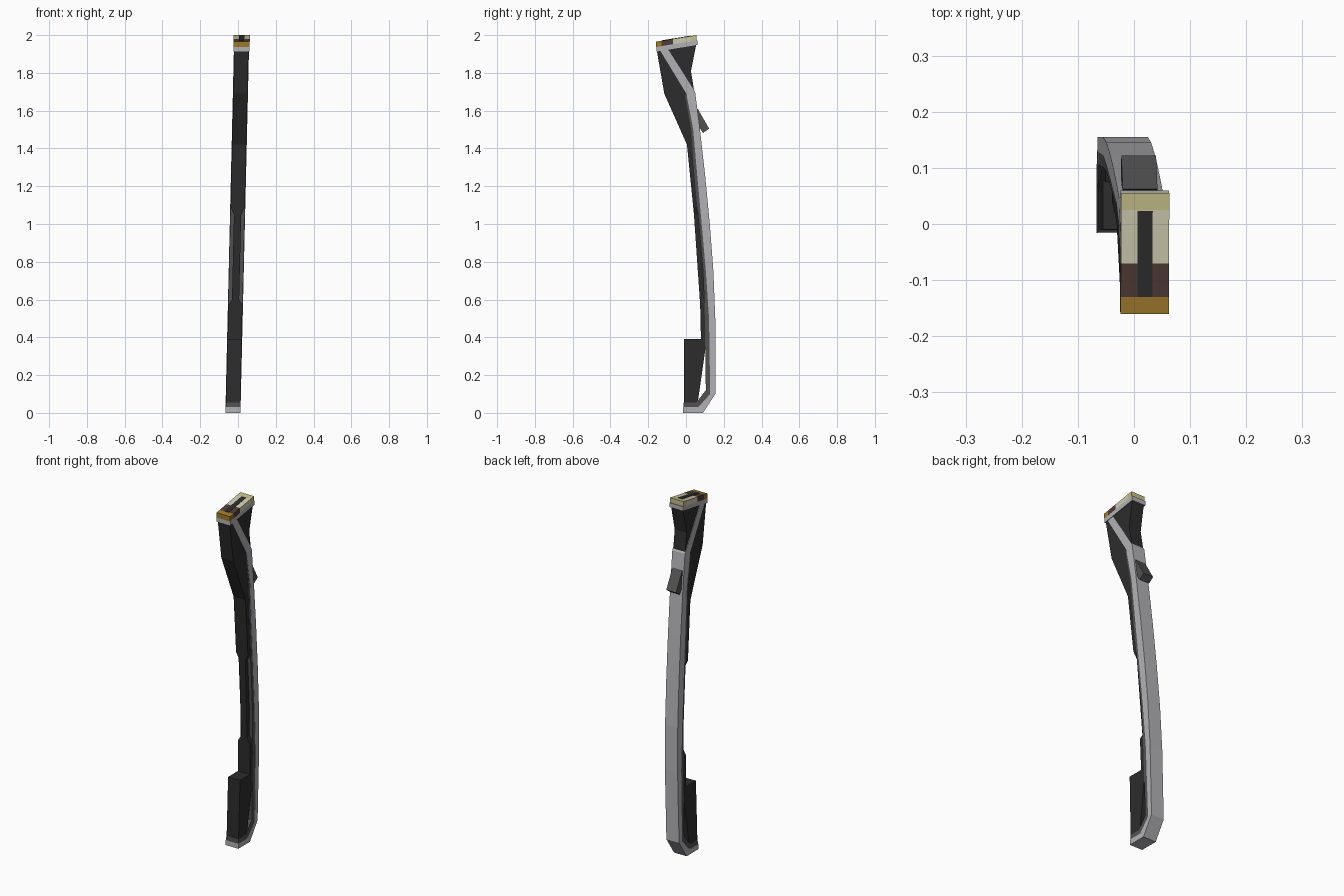
import bpy, bmesh


def material(name, rgb):
    m = bpy.data.materials.new(name)
    m.diffuse_color = (*rgb, 1)
    return m


BLACK = material("near black", (0.026, 0.026, 0.026))
CHARCOAL = material("charcoal", (0.085, 0.085, 0.088))
STEEL = material("light steel", (0.45, 0.45, 0.475))
CREAM = material("cream", (0.62, 0.60, 0.43))
KHAKI = material("khaki yellow", (0.57, 0.52, 0.25))
BROWN = material("dark brown", (0.08, 0.044, 0.035))
GOLD = material("old gold", (0.34, 0.19, 0.025))


def lean(z):
    """Sideways lean of the whole object."""
    return -0.027 + 0.0235 * z


def loft(name, stations, mat, half=0.04):
    """Solid through stations ((y, z), (y, z)[, half width])."""
    bm = bmesh.new()
    rings = []
    for st in stations:
        h = st[2] if len(st) > 2 else half
        (y0, z0), (y1, z1) = st[:2]
        rings.append([bm.verts.new((lean(z) + s * h, y, z)) for s, y, z in
                      ((-1, y0, z0), (1, y0, z0), (1, y1, z1), (-1, y1, z1))])
    for a, b in zip(rings, rings[1:]):
        for i in range(4):
            j = (i + 1) % 4
            bm.faces.new((a[i], a[j], b[j], b[i]))
    bm.faces.new(rings[0])
    bm.faces.new(rings[-1])
    bmesh.ops.recalc_face_normals(bm, faces=bm.faces)
    me = bpy.data.meshes.new(name)
    bm.to_mesh(me)
    bm.free()
    me.materials.append(mat)
    ob = bpy.data.objects.new(name, me)
    bpy.context.collection.objects.link(ob)
    return ob


# Steel rim: foot, curved back, then diagonal up to the cap
loft("back_rim", [
    ((-0.016, 0.03), (-0.016, 0.0)),
    ((0.065, 0.03), (0.09, 0.0)),
    ((0.128, 0.10), (0.155, 0.10)),
    ((0.122, 0.50), (0.155, 0.50)),
    ((0.105, 0.75), (0.145, 0.75)),
    ((0.083, 1.00), (0.126, 1.00)),
    ((0.060, 1.25), (0.102, 1.25)),
    ((0.038, 1.50), (0.074, 1.50)),
    ((0.002, 1.69), (0.048, 1.70)),
    ((-0.138, 1.92), (-0.098, 1.93))], STEEL)

# Charcoal trim just inside the rim
loft("inner_trim", [
    ((-0.014, 0.055), (-0.014, 0.02)),
    ((0.055, 0.055), (0.075, 0.02)),
    ((0.105, 0.12), (0.14, 0.10)),
    ((0.100, 0.50), (0.14, 0.50)),
    ((0.090, 0.75), (0.12, 0.75)),
    ((0.068, 1.00), (0.10, 1.00)),
    ((0.045, 1.25), (0.08, 1.25)),
    ((0.027, 1.50), (0.06, 1.50)),
    ((-0.005, 1.68), (0.03, 1.68))], CHARCOAL, 0.0385)

# Black body with flared head and narrowed grip
loft("front_body", [
    ((0.080, 0.35), (0.125, 0.35)),
    ((0.075, 0.57), (0.125, 0.57)),
    ((0.073, 0.60), (0.120, 0.60), 0.019),
    ((0.042, 1.05), (0.090, 1.05), 0.019),
    ((0.038, 1.09), (0.085, 1.09)),
    ((0.022, 1.25), (0.070, 1.25)),
    ((0.005, 1.42), (0.060, 1.43)),
    ((-0.115, 1.69), (0.044, 1.70)),
    ((-0.134, 1.80), (0.026, 1.81)),
    ((-0.155, 1.92), (0.055, 1.955))], BLACK, 0.0375)

# Lower front block
loft("lower_block", [((-0.010, 0.39), (0.11, 0.39)),
                     ((-0.012, 0.04), (0.06, 0.04))], BLACK, 0.0378)

# Small fin on the back
loft("back_fin", [((0.045, 1.55), (0.062, 1.61)),
                  ((0.090, 1.482), (0.122, 1.505))], CHARCOAL, 0.031)


# Sloping cap: steel base, four coloured slices, black inlay on top
def cap(name, y0, y1, top, bottom, mat, half=0.043):
    def z(y):
        return 1.965 + (y + 0.16) * 0.163
    loft(name, [((y, z(y) + top), (y, z(y) + bottom)) for y in (y0, y1)],
         mat, half)


cap("cap_base", -0.157, 0.060, -0.028, -0.053, STEEL)
for name, y0, y1, mat in (("cap_front", -0.16, -0.13, GOLD),
                          ("cap_brown_band", -0.13, -0.07, BROWN),
                          ("cap_cream_band", -0.07, 0.025, CREAM),
                          ("cap_rear", 0.025, 0.055, KHAKI)):
    cap(name, y0, y1, 0, -0.028, mat)
cap("cap_inlay", -0.13, 0.023, 0.002, -0.004, BLACK, 0.0135)
